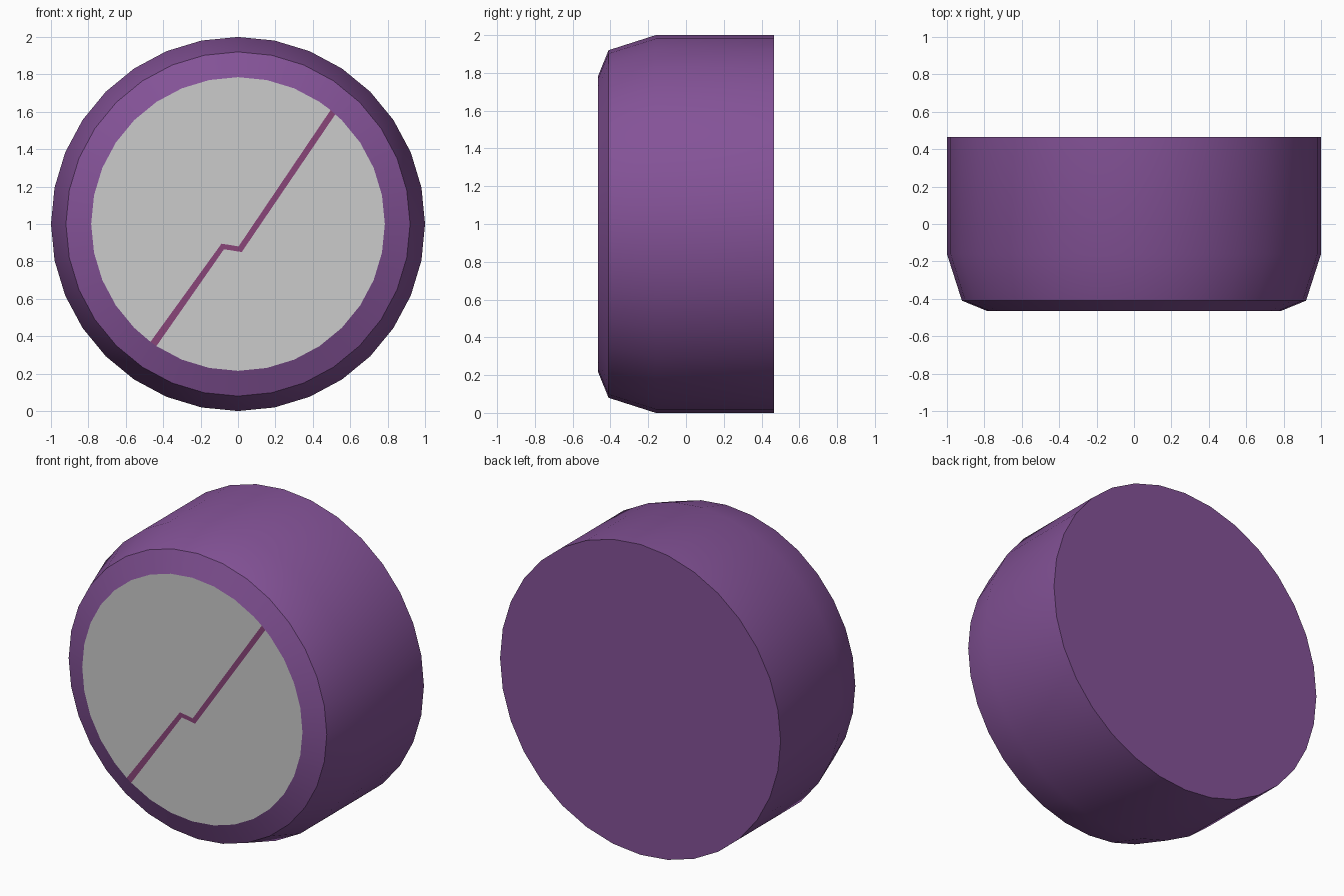
import bpy, math

if "Cube" in bpy.data.objects:
    bpy.data.objects.remove(bpy.data.objects["Cube"])

N = 32
CZ = 1.0            # disc axis height
FRONT = -0.465


def material(name, rgb):
    m = bpy.data.materials.new(name)
    m.diffuse_color = (*rgb, 1)
    m.use_nodes = True
    m.node_tree.nodes["Principled BSDF"].inputs["Base Color"].default_value = m.diffuse_color
    return m


def make(name, verts, faces, mat=None):
    me = bpy.data.meshes.new(name)
    me.from_pydata(verts, [], faces)
    me.update()
    ob = bpy.data.objects.new(name, me)
    bpy.context.collection.objects.link(ob)
    if mat:
        me.materials.append(mat)
    return ob


def rim(i, r):
    a = 2 * math.pi * i / N
    return r * math.cos(a), CZ + r * math.sin(a)


def flat(points):
    return [(x, FRONT, z) for x, z in points]


purple = material("purple", (0.23, 0.085, 0.31))
plum = material("plum", (0.25, 0.06, 0.19))

# Housing: revolved profile (radius, y), closed at the back, open at the front
profile = [(1.0, 0.465), (1.0, -0.16), (0.92, -0.41), (0.785, FRONT)]
verts, faces = [], []
for r, y in profile:
    for i in range(N):
        x, z = rim(i, r)
        verts.append((x, y, z))
for k in range(len(profile) - 1):
    for i in range(N):
        j = (i + 1) % N
        faces.append((k * N + i, (k + 1) * N + i, (k + 1) * N + j, k * N + j))
faces.append(tuple(range(N)))
faces = [f[::-1] for f in faces]
housing = make("housing", verts, faces, purple)
bpy.context.view_layer.objects.active = housing
housing.select_set(True)
bpy.ops.object.shade_smooth_by_angle(angle=math.radians(30))

# Zigzag stripe edges, running from lower left to upper right
upper = [(-0.468, 0.37), (-0.088, 0.895), (0.003, 0.88), (0.495, 1.609)]
lower = [rim(21, 0.785), (-0.075, 0.865), (0.02, 0.85), (0.520, 1.586)]
make("zigzag_stripe", flat(lower + upper[::-1]),
     [(0, 1, 6, 7), (1, 2, 5, 6), (2, 3, 4, 5)], plum)

# Two grey face plates either side of the stripe
left = upper + [rim(i, 0.785) for i in range(5, 21)]
right = lower[::-1] + [rim(i, 0.785) for i in range(22, 37)]
for name, pts in (("left_plate", left), ("right_plate", right)):
    make(name, flat(pts), [tuple(range(len(pts)))])
